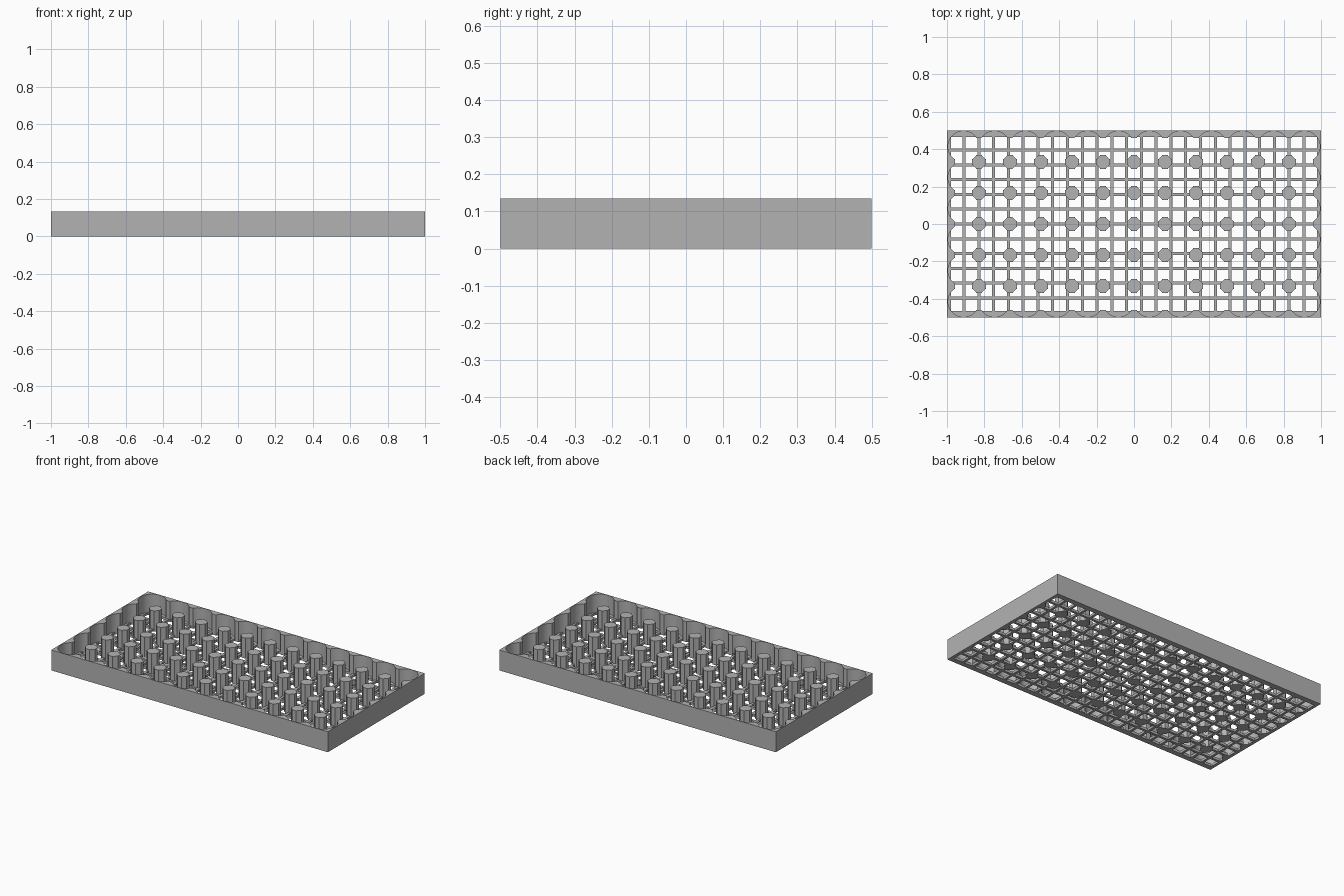
import bpy
from math import cos, sin, acos, pi, radians

NX, NY = 12, 6            # cells along each side
PITCH = 0.1658
HALF = PITCH / 2
R = 0.0826                # cell radius
NOTCH = 0.046             # half width of the channels between cells
BAR_PITCH, BAR = 0.079, 0.016
HEIGHT, FLOOR = 0.134, 0.016
THETA = acos(NOTCH / R)

cube = bpy.data.objects.get("Cube")
if cube:
    bpy.data.objects.remove(cube, do_unlink=True)

grey = bpy.data.materials.new("plain grey")
grey.use_nodes = True
colour = (0.45, 0.45, 0.45, 1)
grey.diffuse_color = colour
grey.node_tree.nodes["Principled BSDF"].inputs["Base Color"].default_value = colour


def rect(cx, cy, hx, hy):
    return [(cx - hx, cy - hy), (cx + hx, cy - hy), (cx + hx, cy + hy), (cx - hx, cy + hy)]


def arc(cx, cy, a, b, steps):
    angles = [a + (b - a) * i / steps for i in range(steps + 1)]
    return [(cx + R * cos(t), cy + R * sin(t)) for t in angles]


def plate(name, outlines, height):
    """Extrude closed outlines upward from the ground; inner outlines become holes."""
    curve = bpy.data.curves.new(name, "CURVE")
    curve.dimensions = "2D"
    curve.fill_mode = "BOTH"
    curve.extrude = height / 2
    for points in outlines:
        spline = curve.splines.new("POLY")
        spline.points.add(len(points) - 1)
        for p, (x, y) in zip(spline.points, points):
            p.co = (x, y, 0, 1)
        spline.use_cyclic_u = True
    curve.materials.append(grey)
    obj = bpy.data.objects.new(name, curve)
    obj.location.z = height / 2
    bpy.context.collection.objects.link(obj)
    bpy.ops.object.select_all(action="DESELECT")
    obj.select_set(True)
    bpy.context.view_layer.objects.active = obj
    bpy.ops.object.convert(target="MESH")
    bpy.ops.object.shade_smooth_by_angle(angle=radians(20))


# Outer wall: walk round the edge cells, front side first
ex, ey = (NX - 1) * HALF, (NY - 1) * HALF
corners = [(-ex, -ey), (ex, -ey), (ex, ey), (-ex, ey)]
scallops = []
for side in range(4):
    (x0, y0), (x1, y1) = corners[side], corners[(side + 1) % 4]
    count = NX if side % 2 == 0 else NY
    mid = -pi / 2 + side * pi / 2
    for i in range(1, count):
        f = i / (count - 1)
        corner = i == count - 1
        end = mid + THETA + (pi / 2 if corner else 0)
        scallops += arc(x0 + (x1 - x0) * f, y0 + (y1 - y0) * f,
                        mid - THETA, end, 20 if corner else 12)
plate("outer_wall", [rect(0, 0, 1, 0.5), scallops], HEIGHT)

# Grid floor with square drain holes
hole = (BAR_PITCH - BAR) / 2
holes = [rect((i - 12) * BAR_PITCH, (j - 5.5) * BAR_PITCH, hole, hole)
         for i in range(25) for j in range(12)]
plate("grid_floor", [rect(0, 0, 0.997, 0.498)] + holes, FLOOR)

# Pillars left standing between four neighbouring cells
section = []
for q in range(4):
    c, s = cos(q * pi / 2), sin(q * pi / 2)
    section += [(x * c - y * s, x * s + y * c)
                for x, y in arc(HALF, HALF, pi + THETA, 1.5 * pi - THETA, 3)]
pillars = [[(x + (i - NX / 2) * PITCH, y + (j - NY / 2) * PITCH) for x, y in section]
           for i in range(1, NX) for j in range(1, NY)]
plate("pillars", pillars, HEIGHT)
